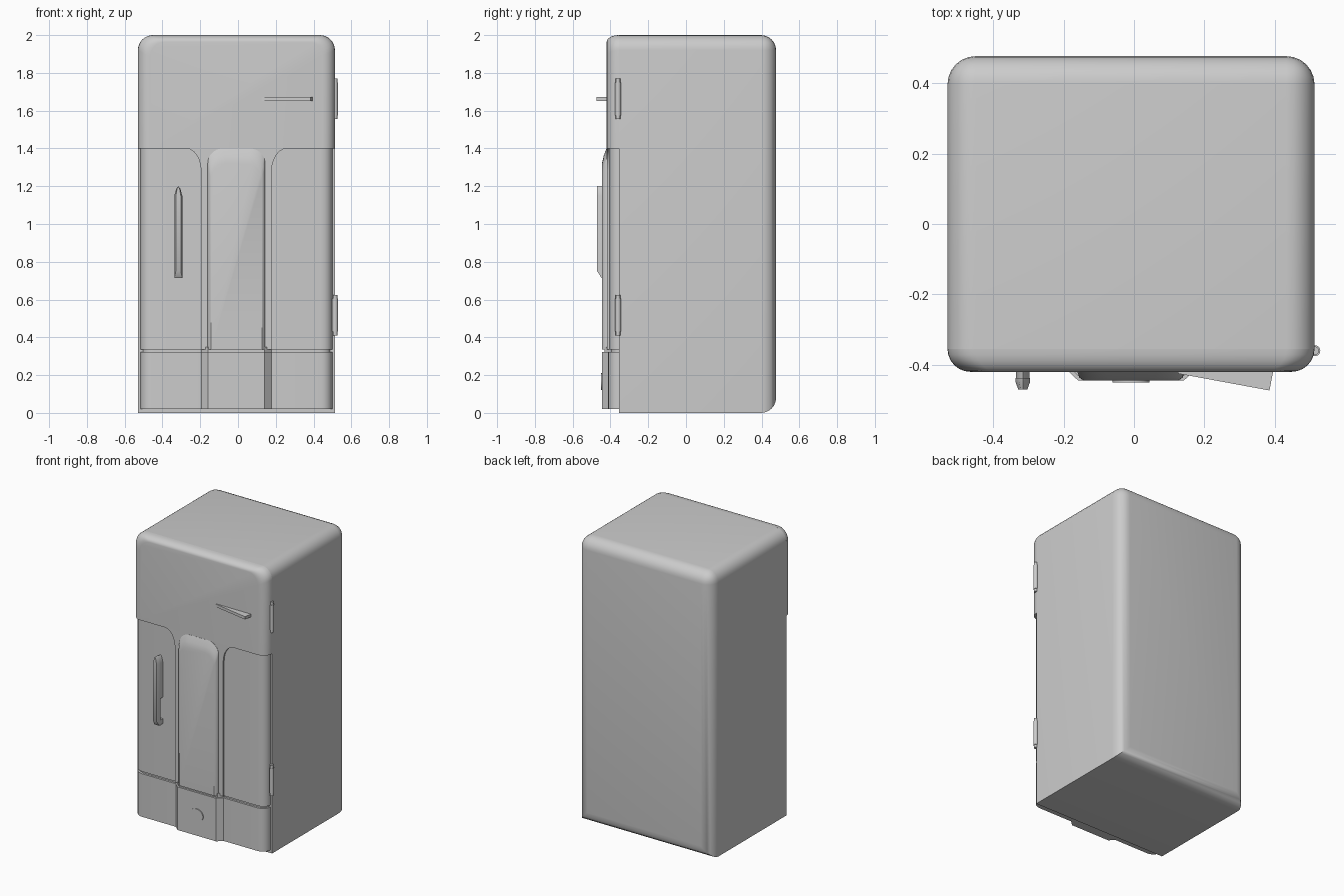
import bpy, bmesh, math

if "Cube" in bpy.data.objects:
    bpy.data.objects.remove(bpy.data.objects["Cube"])

CX = -0.0085   # the cabinet sits slightly left of centre, hinges fill the rest
HW = 0.5215    # cabinet half width
SEAM = -0.355  # where the doors meet the cabinet

enamel = bpy.data.materials.new("grey_enamel")
enamel.diffuse_color = (0.6, 0.6, 0.6, 1)
enamel.use_nodes = True
enamel.node_tree.nodes["Principled BSDF"].inputs["Base Color"].default_value = enamel.diffuse_color


def finish(name, bm, angle=35):
    bmesh.ops.recalc_face_normals(bm, faces=bm.faces)
    me = bpy.data.meshes.new(name)
    bm.to_mesh(me)
    bm.free()
    me.materials.append(enamel)
    ob = bpy.data.objects.new(name, me)
    bpy.context.collection.objects.link(ob)
    bpy.ops.object.select_all(action='DESELECT')
    ob.select_set(True)
    bpy.context.view_layer.objects.active = ob
    bpy.ops.object.shade_smooth_by_angle(angle=math.radians(angle))
    return ob


def loft(name, rings):
    """Skin a list of equal-length rings and cap both ends."""
    bm = bmesh.new()
    vs = [[bm.verts.new(p) for p in r] for r in rings]
    n = len(rings[0])
    for a, b in zip(vs, vs[1:]):
        for i in range(n):
            j = (i + 1) % n
            bm.faces.new((a[i], a[j], b[j], b[i]))
    bm.faces.new(vs[0])
    bm.faces.new(vs[-1])
    return finish(name, bm)


def prism_z(name, pts, z0, z1):
    return loft(name, [[(x, y, z) for x, y in pts] for z in (z0, z1)])


def prism_y(name, pts, y0, y1):
    return loft(name, [[(x, y, z) for x, z in pts] for y in (y0, y1)])


def arch(hw, z0, z1, rx, rz, steps=8):
    """Upright outline with rounded top corners, as (x, z)."""
    right = [(hw - rx + rx * math.cos(t), z1 - rz + rz * math.sin(t))
             for t in (math.pi / 2 * i / steps for i in range(steps + 1))]
    half = [(hw, z0)] + right
    return [(CX + x, z) for x, z in half] + [(CX - x, z) for x, z in reversed(half)]


# Cabinet: box rounded on the back and top edges
bm = bmesh.new()
bmesh.ops.create_cube(bm, size=1)
for v in bm.verts:
    v.co = (CX + v.co.x * 2 * HW, 0.061 + v.co.y * 0.832, 1 + v.co.z * 2)
rounded = []
for e in bm.edges:
    m = (e.verts[0].co + e.verts[1].co) / 2
    back = m.y > 0.47
    top_side = m.z > 1.99 and abs(m.x - CX) > 0.5
    if back or top_side:
        rounded.append(e)
bmesh.ops.bevel(bm, geom=rounded, offset=0.08, segments=6, profile=0.5, affect='EDGES')
finish("cabinet", bm)

# Freezer door: front shell with rounded rim
rings = []
for i in range(7):
    t = math.pi / 2 * i / 6
    k = 1 - math.cos(t)
    y = SEAM - 0.065 * math.sin(t)
    rings.append([(x, y, z) for x, z in
                  arch(HW - 0.065 * k, 1.4, 2 - 0.035 * k, 0.08, 0.08)])
loft("freezer_door", rings)


def front_profile(hw, front, bump=None):
    """Plan outline of a door with curved sides and an optional centre bump."""
    half = [(hw, SEAM + 0.02)]
    for i in range(6):
        t = math.pi / 2 * i / 5
        half.append((hw - 0.06 + 0.06 * math.cos(t), SEAM + (front - SEAM) * math.sin(t)))
    if bump:
        half += [(0.185, front), (0.15, bump)]
    return [(CX + x, y) for x, y in half] + [(CX - x, y) for x, y in reversed(half)]


# Main door, bottom drawer and the recessed seam between them
prism_z("main_door", front_profile(HW - 0.014, -0.408), 0.335, 1.4)
prism_z("door_seam", front_profile(HW - 0.026, -0.398, -0.432), 0.3, 0.35)
prism_z("bottom_drawer", front_profile(HW - 0.014, -0.412, -0.445), 0.02, 0.322)

# Neck of the T: flares into the freezer door
half = [(0.187, 0.335)]
for i in range(7):
    t = math.pi / 2 * i / 6
    half.append((0.267 - 0.08 * math.cos(t), 1.28 + 0.12 * math.sin(t)))
half.append((0.267, 1.41))
prism_y("door_neck", [(CX + x, z) for x, z in half] +
        [(CX - x, z) for x, z in reversed(half)], SEAM, -0.4195)

# Raised centre column fading out at the top
loft("centre_column", [
    [(x, y, z) for x, z in arch(hw, 0.335, top, r, r)]
    for hw, top, r, y in ((0.152, 1.4, 0.08, -0.40), (0.152, 1.4, 0.08, -0.421),
                          (0.147, 1.36, 0.08, -0.436), (0.135, 1.32, 0.075, -0.445))])

# Oval badge on the drawer
oval = [(CX + 0.052 * math.cos(t), 0.165 + 0.045 * math.sin(t))
        for t in (math.tau * i / 24 for i in range(24))]
prism_y("drawer_badge", oval, -0.44, -0.451)


# Main door handle: pointed bar on a shorter mount
def pointed(hw, z0, z1):
    return [(-0.316 - hw, z0), (-0.316 + hw, z0), (-0.316 + hw, z1 - 0.05),
            (-0.316 + hw * 0.5, z1 - 0.012), (-0.316, z1),
            (-0.316 - hw * 0.5, z1 - 0.012), (-0.316 - hw, z1 - 0.05)]


loft("handle_bar", [[(x, y, z) for x, z in pointed(hw, z0, 1.2)]
                    for hw, z0, y in ((0.021, 0.715, -0.438), (0.021, 0.715, -0.448),
                                      (0.013, 0.75, -0.47))])
prism_y("handle_mount", pointed(0.019, 0.9, 1.195), -0.40, -0.44)
prism_y("handle_foot", [(-0.335, 0.715), (-0.297, 0.715), (-0.297, 0.75), (-0.335, 0.75)],
        -0.40, -0.44)

# Freezer handle: wedge blade
prism_z("freezer_handle", [(0.125, -0.41), (0.125, -0.425), (0.385, -0.473), (0.397, -0.41)],
        1.652, 1.672)

# Hinges: barrel with a slimmer pin
for label, z0, z1 in (("upper", 1.555, 1.77), ("lower", 0.41, 0.625)):
    for part, r, a, b in (("pin", 0.012, z0, z1), ("barrel", 0.0155, z0 + 0.02, z1 - 0.02)):
        ring = [(0.514 + r * math.cos(t), -0.36 + r * math.sin(t))
                for t in (math.tau * i / 12 for i in range(12))]
        prism_z(f"{label}_hinge_{part}", ring, a, b)
